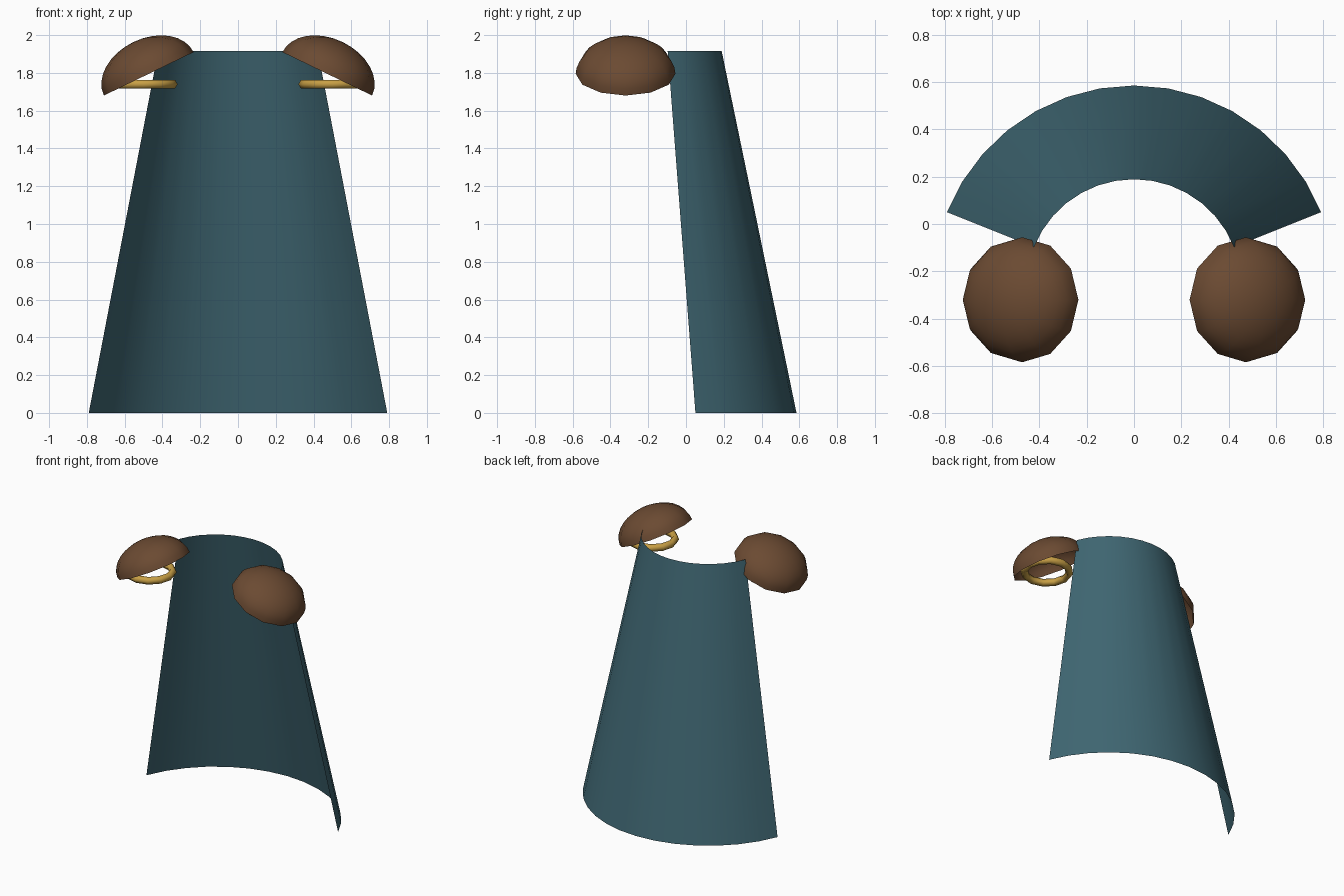
import bpy, bmesh
from math import sin, cos, pi, radians
from mathutils import Matrix

if "Cube" in bpy.data.objects:
    bpy.data.objects.remove(bpy.data.objects["Cube"])


def material(name, rgb):
    m = bpy.data.materials.new(name)
    m.diffuse_color = (*rgb, 1)
    m.use_nodes = True
    m.node_tree.nodes["Principled BSDF"].inputs["Base Color"].default_value = m.diffuse_color
    return m


TEAL = material("teal_cloth", (0.05, 0.135, 0.17))
BROWN = material("brown_leather", (0.147, 0.069, 0.032))
GOLD = material("gold", (0.58, 0.35, 0.06))


def skin(name, rows, mat, matrix=Matrix(), wrap_u=False, wrap_v=False, apex=None):
    """Skin a grid of points with smooth quads; an apex closes the last row with a fan."""
    bm = bmesh.new()
    grid = [[bm.verts.new(p) for p in row] for row in rows]
    nr, nc = len(grid), len(grid[0])
    for i in range(nr if wrap_v else nr - 1):
        a, b = grid[i], grid[(i + 1) % nr]
        for j in range(nc if wrap_u else nc - 1):
            k = (j + 1) % nc
            bm.faces.new((a[j], a[k], b[k], b[j]))
    if apex:
        tip, last = bm.verts.new(apex), grid[-1]
        for j in range(nc):
            bm.faces.new((last[j], last[(j + 1) % nc], tip))
    for f in bm.faces:
        f.smooth = True
    bm.transform(matrix)
    bm.normal_update()
    mesh = bpy.data.meshes.new(name)
    bm.to_mesh(mesh)
    bm.free()
    mesh.materials.append(mat)
    ob = bpy.data.objects.new(name, mesh)
    bpy.context.collection.objects.link(ob)
    return ob


def circle(r, z, n):
    return [(r * cos(2 * pi * j / n), r * sin(2 * pi * j / n), z) for j in range(n)]


# Cape: open sheet, part of a cone behind the wearer
SPAN, SEGS, CY = radians(68.2), 14, -0.266


def cape_row(r, z):
    angles = [SPAN * (1 - 2 * i / SEGS) for i in range(SEGS + 1)]
    return [(-r * sin(a), CY + r * cos(a), z) for a in angles]


skin("cape", [cape_row(0.455, 1.915), cape_row(0.851, 0)], TEAL)

# Shoulder pads: flattened open domes tilted outwards
R, H, RINGS = 0.264, 0.187, 8
dome = [circle(R * cos(pi / 2 * i / RINGS), H * sin(pi / 2 * i / RINGS), 12) for i in range(RINGS)]

# Clasp rings: level rings under the pads
RING, TUBE = 0.154, 0.026
torus = [circle(RING + TUBE * cos(pi / 3 * i), TUBE * sin(pi / 3 * i), 12) for i in range(6)]

for side, s in (("left", -1), ("right", 1)):
    tilt = Matrix.Rotation(s * radians(25.8), 4, 'Y')
    skin(side + "_shoulder_pad", dome, BROWN, Matrix.Translation((s * 0.4725, -0.32, 1.795)) @ tilt,
         wrap_u=True, apex=(0, 0, H))
    skin(side + "_clasp_ring", torus, GOLD, Matrix.Translation((s * 0.50, -0.32, 1.74)),
         wrap_u=True, wrap_v=True)
